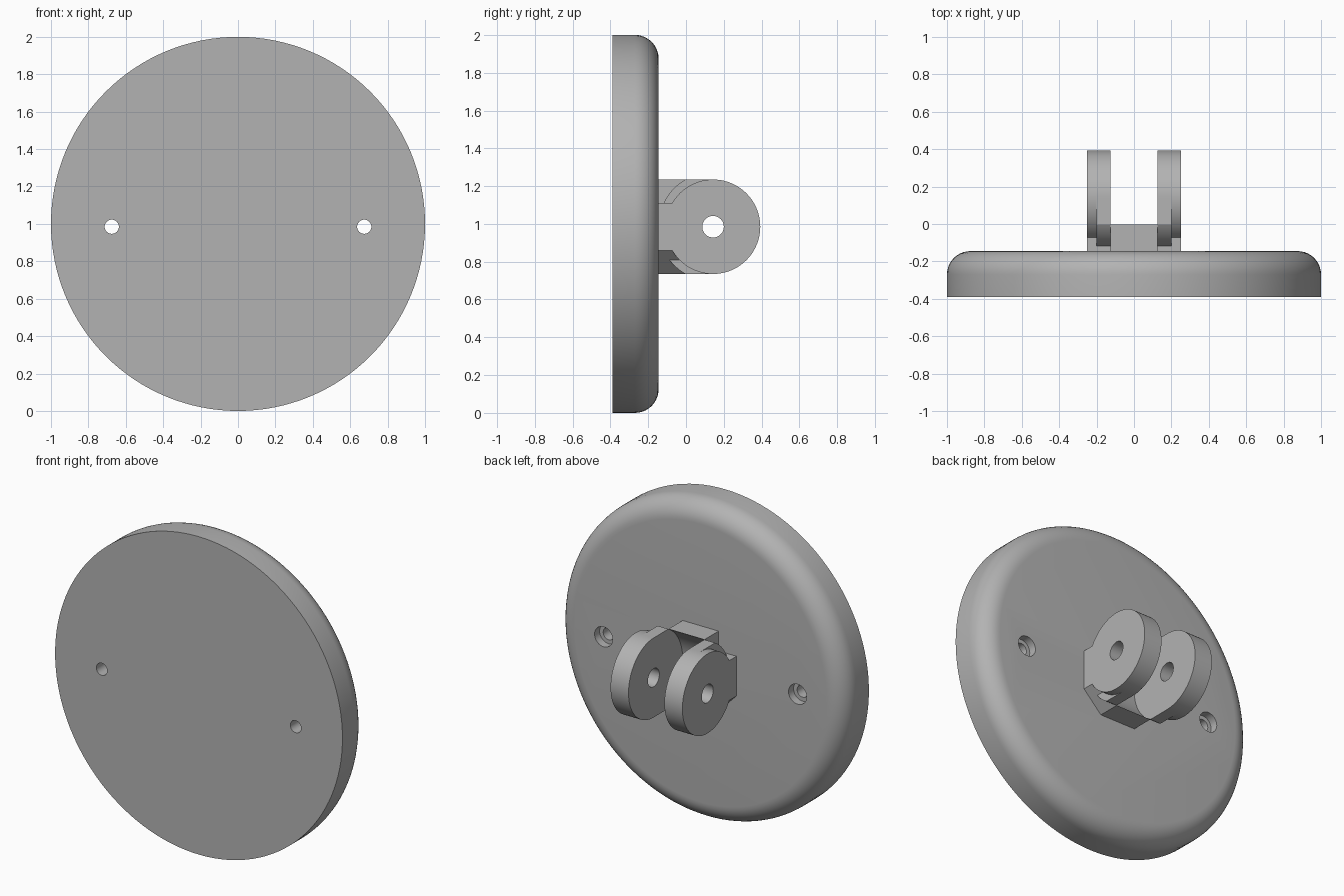
import bpy, bmesh, math
from mathutils import Vector

if "Cube" in bpy.data.objects:
    bpy.data.objects.remove(bpy.data.objects["Cube"])

grey = bpy.data.materials.new("plain grey")
grey.use_nodes = True
grey.diffuse_color = (0.45, 0.45, 0.45, 1)
grey.node_tree.nodes["Principled BSDF"].inputs["Base Color"].default_value = (0.45, 0.45, 0.45, 1)

PLATE_BACK = -0.145
PIVOT_Y, PIVOT_Z = 0.143, 0.985
LUG_R, CLEAR_R = 0.25, 0.29
INNER, STEP, OUTER = 0.125, 0.2, 0.25
EDGE_ROUND = 0.125


def arc(cu, cv, r, start, end, n):
    """Points on an arc, angles in degrees."""
    angles = [math.radians(start + (end - start) * i / n) for i in range(n + 1)]
    return [(cu + r * math.cos(a), cv + r * math.sin(a)) for a in angles]


def circle(cu, cv, r, n=64):
    return arc(cu, cv, r, 0, 360, n)[:-1]


def prism(name, outline, axis, lo, hi, round_hi=0):
    """Extrude an outline along x (outline is y, z) or y (outline is x, z)."""
    def point(u, v, d):
        return (d, u, v) if axis == "x" else (u, d, v)
    bm = bmesh.new()
    face = bm.faces.new([bm.verts.new(point(u, v, lo)) for u, v in outline])
    grown = bmesh.ops.extrude_face_region(bm, geom=[face])["geom"]
    top = [g for g in grown if isinstance(g, bmesh.types.BMVert)]
    bmesh.ops.translate(bm, verts=top, vec=Vector(point(0, 0, hi - lo)))
    bmesh.ops.recalc_face_normals(bm, faces=bm.faces)
    if round_hi:
        rim = [e for e in bm.edges if all(v in top for v in e.verts)]
        bmesh.ops.bevel(bm, geom=rim, offset=round_hi, segments=10,
                        profile=0.5, affect="EDGES")
    mesh = bpy.data.meshes.new(name)
    bm.to_mesh(mesh)
    bm.free()
    mesh.materials.append(grey)
    obj = bpy.data.objects.new(name, mesh)
    bpy.context.collection.objects.link(obj)
    return obj


def finish(obj, cutters=(), mirror=False):
    """Mirror, cut, then shade smooth with sharp edges kept."""
    bpy.ops.object.select_all(action="DESELECT")
    bpy.context.view_layer.objects.active = obj
    obj.select_set(True)
    if mirror:
        m = obj.modifiers.new("mirror", "MIRROR")
        m.use_mirror_merge = False
        bpy.ops.object.modifier_apply(modifier=m.name)
    for cutter in cutters:
        b = obj.modifiers.new("cut", "BOOLEAN")
        b.operation, b.solver, b.object = "DIFFERENCE", "EXACT", cutter
        bpy.ops.object.modifier_apply(modifier=b.name)
    bpy.ops.object.shade_smooth_by_angle(angle=math.radians(30))


# Round wall plate with a rounded back rim and two counterbored screw holes
plate = prism("wall_plate", circle(0, 1, 1, 128), "y", -0.39, PLATE_BACK, EDGE_ROUND)
screw_cutters = []
for x in (-0.675, 0.675):
    screw_cutters.append(prism("screw_cutter", circle(x, PIVOT_Z, 0.038, 32), "y", -0.5, 0))
    screw_cutters.append(prism("bore_cutter", circle(x, PIVOT_Z, 0.063, 32), "y", PLATE_BACK - 0.05, 0))
finish(plate, screw_cutters)

# Middle block hollowed to clear a mating lug
reach = math.degrees(math.asin(LUG_R / CLEAR_R))
cradle = arc(PIVOT_Y, PIVOT_Z, CLEAR_R, 180 - reach, 180 + reach, 32)
base_y = PLATE_BACK - 0.05
block = prism("cradle_block",
              [(base_y, PIVOT_Z + LUG_R)] + cradle + [(base_y, PIVOT_Z - LUG_R)],
              "x", -INNER, INNER)
finish(block)

# Side shoulders: square notch above, sloped corner below
shoulder = prism("side_shoulders",
                 [(INNER, PIVOT_Z - LUG_R), (OUTER, PIVOT_Z - INNER),
                  (OUTER, PIVOT_Z + INNER), (INNER, PIVOT_Z + INNER)],
                 "y", base_y, 0)
finish(shoulder, mirror=True)

# Pair of lugs: a flat-sided inner layer and a round outer layer
pin = prism("pin_cutter", circle(PIVOT_Y, PIVOT_Z, 0.057, 48), "x", -1, 1)
nose = arc(PIVOT_Y, PIVOT_Z, LUG_R, -90, 90, 40)
finish(prism("inner_lugs", cradle + nose, "x", INNER, STEP), [pin], mirror=True)
finish(prism("outer_lugs", circle(PIVOT_Y, PIVOT_Z, LUG_R, 80), "x", STEP, OUTER), [pin], mirror=True)

for cutter in screw_cutters + [pin]:
    bpy.data.objects.remove(cutter)
